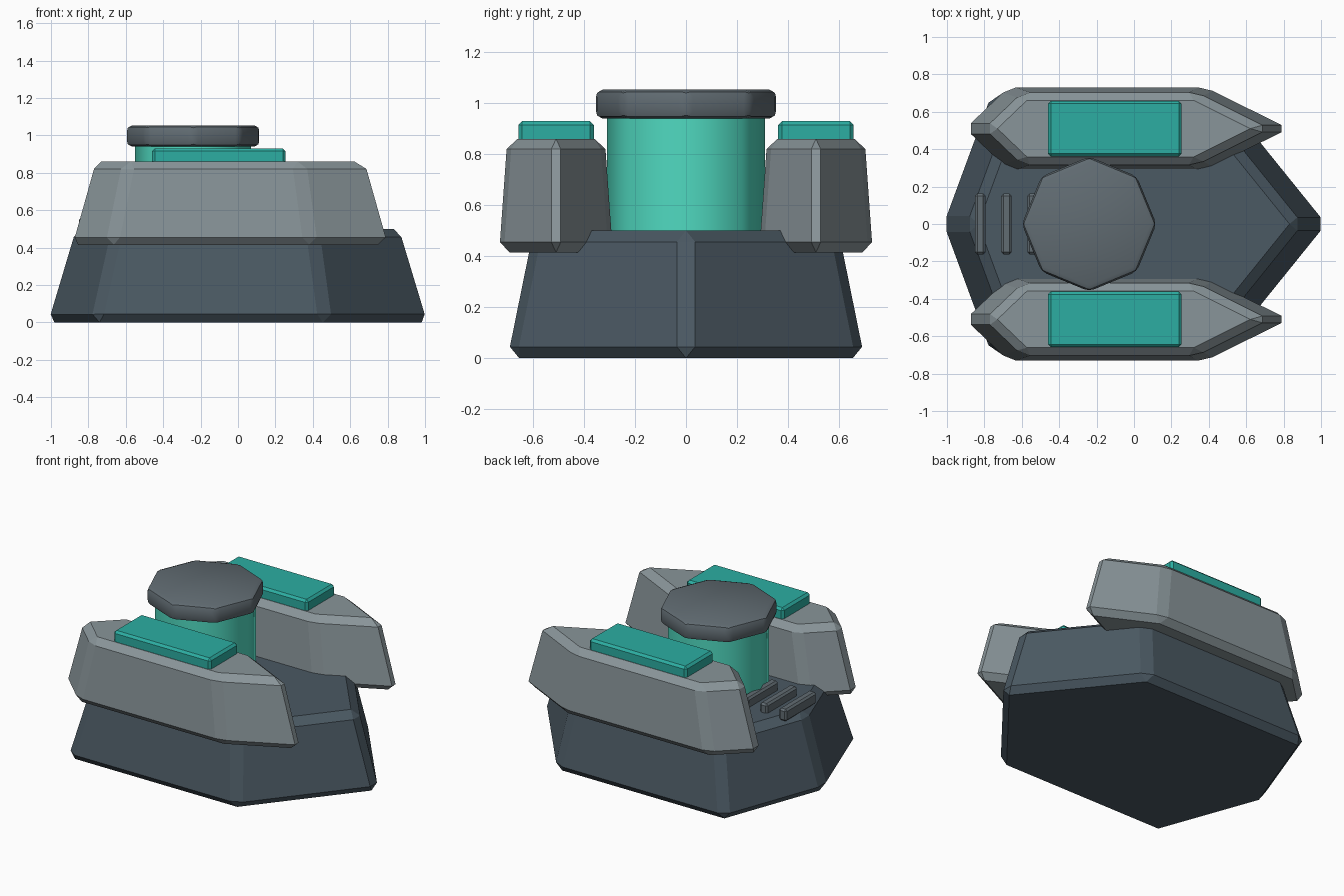
import bpy, bmesh, math

if "Cube" in bpy.data.objects:
    bpy.data.objects.remove(bpy.data.objects["Cube"])


def material(name, rgb):
    m = bpy.data.materials.new(name)
    m.diffuse_color = (*rgb, 1)
    m.use_nodes = True
    m.node_tree.nodes["Principled BSDF"].inputs["Base Color"].default_value = m.diffuse_color
    return m


SLATE = material("slate", (0.07, 0.10, 0.125))
ARMOUR = material("armour_grey", (0.25, 0.30, 0.32))
TEAL = material("teal", (0.025, 0.42, 0.36))
MINT = material("mint", (0.08, 0.70, 0.53))
STEEL = material("steel", (0.12, 0.15, 0.17))


def prism(name, outline, z0, z1, mat, scale=1.0, centre=(0, 0), bevel=0.0, segments=1):
    """Extrude an outline upward, scaling the top about a centre, then chamfer every edge."""
    cx, cy = centre
    bm = bmesh.new()
    low = [bm.verts.new((x, y, z0)) for x, y in outline]
    top = [bm.verts.new((cx + (x - cx) * scale, cy + (y - cy) * scale, z1)) for x, y in outline]
    bm.faces.new(low[::-1])
    bm.faces.new(top)
    n = len(outline)
    for i in range(n):
        j = (i + 1) % n
        bm.faces.new((low[i], low[j], top[j], top[i]))
    bmesh.ops.recalc_face_normals(bm, faces=bm.faces)
    if bevel:
        bmesh.ops.bevel(bm, geom=bm.edges[:], offset=bevel, offset_type='OFFSET',
                        segments=segments, profile=0.5, affect='EDGES')
    mesh = bpy.data.meshes.new(name)
    bm.to_mesh(mesh)
    bm.free()
    mesh.materials.append(mat)
    obj = bpy.data.objects.new(name, mesh)
    bpy.context.collection.objects.link(obj)
    return obj


def pointed(back, back_corner, front_corner, front, half, cy=0.0):
    """Six-sided boat outline with a point at each end."""
    return [(back, cy), (back_corner, cy - half), (front_corner, cy - half),
            (front, cy), (front_corner, cy + half), (back_corner, cy + half)]


def rect(x0, x1, y0, y1):
    return [(x0, y0), (x1, y0), (x1, y1), (x0, y1)]


def octagon(cx, r):
    return [(cx + r * math.cos(i * math.pi / 4), r * math.sin(i * math.pi / 4)) for i in range(8)]


def smooth(obj, degrees):
    bpy.ops.object.select_all(action='DESELECT')
    obj.select_set(True)
    bpy.context.view_layer.objects.active = obj
    bpy.ops.object.shade_smooth_by_angle(angle=math.radians(degrees))


# Lower hull
prism("hull", pointed(-1.03, -0.772, 0.475, 1.04, 0.70), 0, 0.5, SLATE, scale=0.855, bevel=0.045)

# Side pods with teal top panels
for side, s in (("left", 1), ("right", -1)):
    y = 0.51 * s
    prism(f"{side}_pod", pointed(-0.913, -0.68, 0.39, 0.838, 0.223, y), 0.415, 0.86, ARMOUR,
          scale=0.857, centre=(-0.04, y), bevel=0.04)
    prism(f"{side}_panel", rect(-0.46, 0.255, y - 0.148, y + 0.148), 0.84, 0.93, TEAL, bevel=0.015)

# Central core and its cap
core = prism("core", octagon(-0.24, 0.31), 0.45, 0.97, MINT)
smooth(core, 50)
cap = prism("core_cap", octagon(-0.24, 0.36), 0.94, 1.053, STEEL, bevel=0.03, segments=2)
smooth(cap, 40)

# Rear deck vents
for i in range(3):
    x = -0.822 + 0.14 * i
    prism(f"vent_{i + 1}", rect(x - 0.028, x + 0.028, -0.162, 0.162), 0.48, 0.56, STEEL, bevel=0.012)
